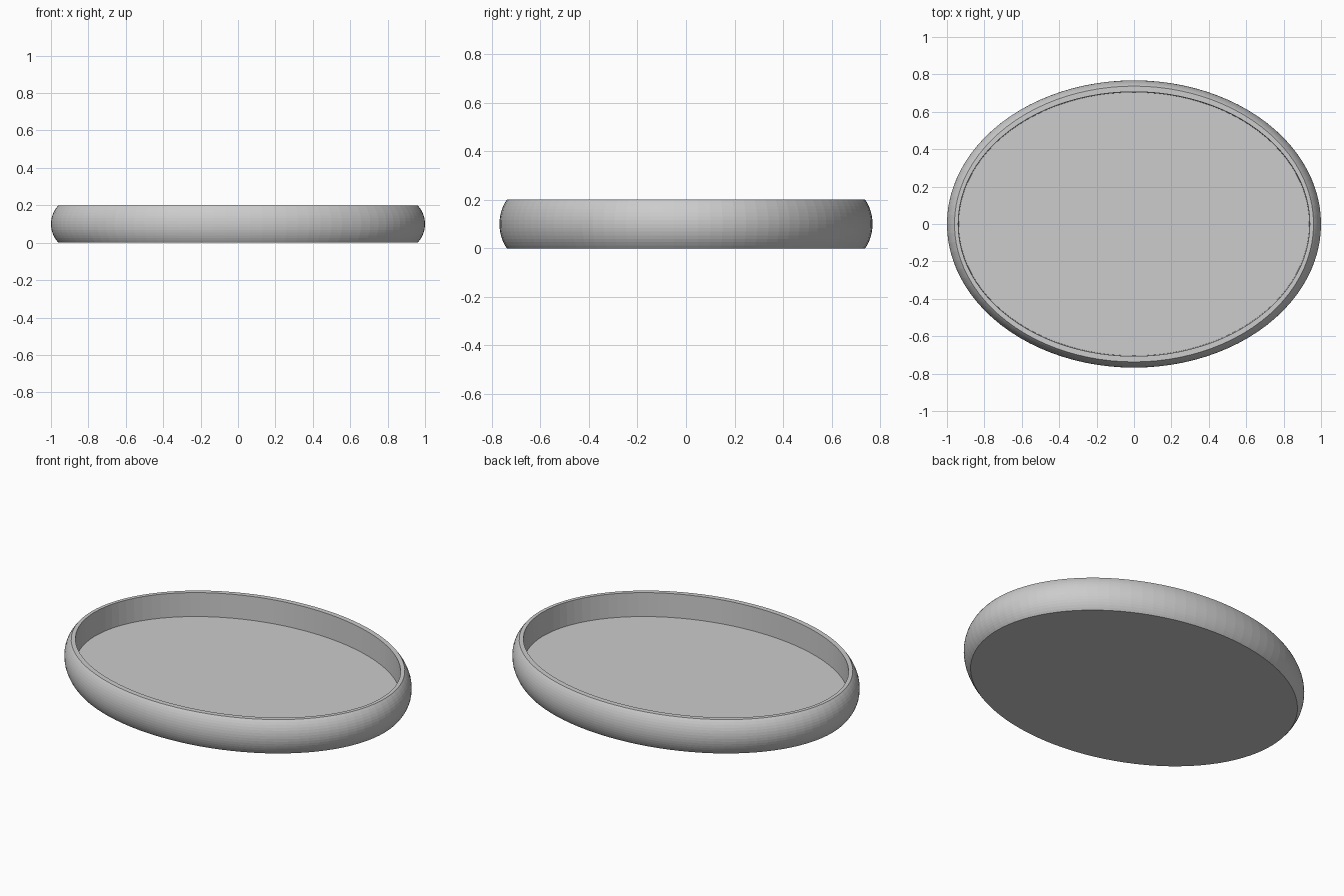
import bpy, bmesh, math

if "Cube" in bpy.data.objects:
    bpy.data.objects.remove(bpy.data.objects["Cube"])

SEG = 96      # sides around the oval
BANDS = 14    # bands over the bulging rim
H = 0.2
FLOOR = 0.06

grey = bpy.data.materials.new("light_grey")
grey.diffuse_color = (0.604, 0.604, 0.604, 1)
grey.use_nodes = True
grey.node_tree.nodes["Principled BSDF"].inputs["Base Color"].default_value = grey.diffuse_color

bm = bmesh.new()


def ring(rx, ry, z):
    return [bm.verts.new((rx * math.cos(2 * math.pi * i / SEG),
                          ry * math.sin(2 * math.pi * i / SEG), z)) for i in range(SEG)]


# Outer bulge: circular arc, 0.96 at the edges and 1.0 at mid height
sag, half = 0.04, H / 2
R = (half ** 2 + sag ** 2) / (2 * sag)
a0 = math.asin(half / R)
rings = []
for k in range(BANDS + 1):
    a = -a0 + 2 * a0 * k / BANDS
    r = 1 - R + R * math.cos(a)
    rings.append(ring(r, r * 0.768, half + R * math.sin(a)))

# Flat rim, then inner wall down to the floor
rings.append(ring(0.94, 0.707, H))
rings.append(ring(0.937, 0.704, FLOOR))

for lo, hi in zip(rings, rings[1:]):
    for i in range(SEG):
        j = (i + 1) % SEG
        bm.faces.new((lo[i], lo[j], hi[j], hi[i]))

# Underside and tray floor
bm.faces.new(rings[0][::-1])
bm.faces.new(rings[-1])
bmesh.ops.recalc_face_normals(bm, faces=bm.faces)

me = bpy.data.meshes.new("oval_tray")
bm.to_mesh(me)
bm.free()
me.materials.append(grey)
tray = bpy.data.objects.new("oval_tray", me)
bpy.context.collection.objects.link(tray)
